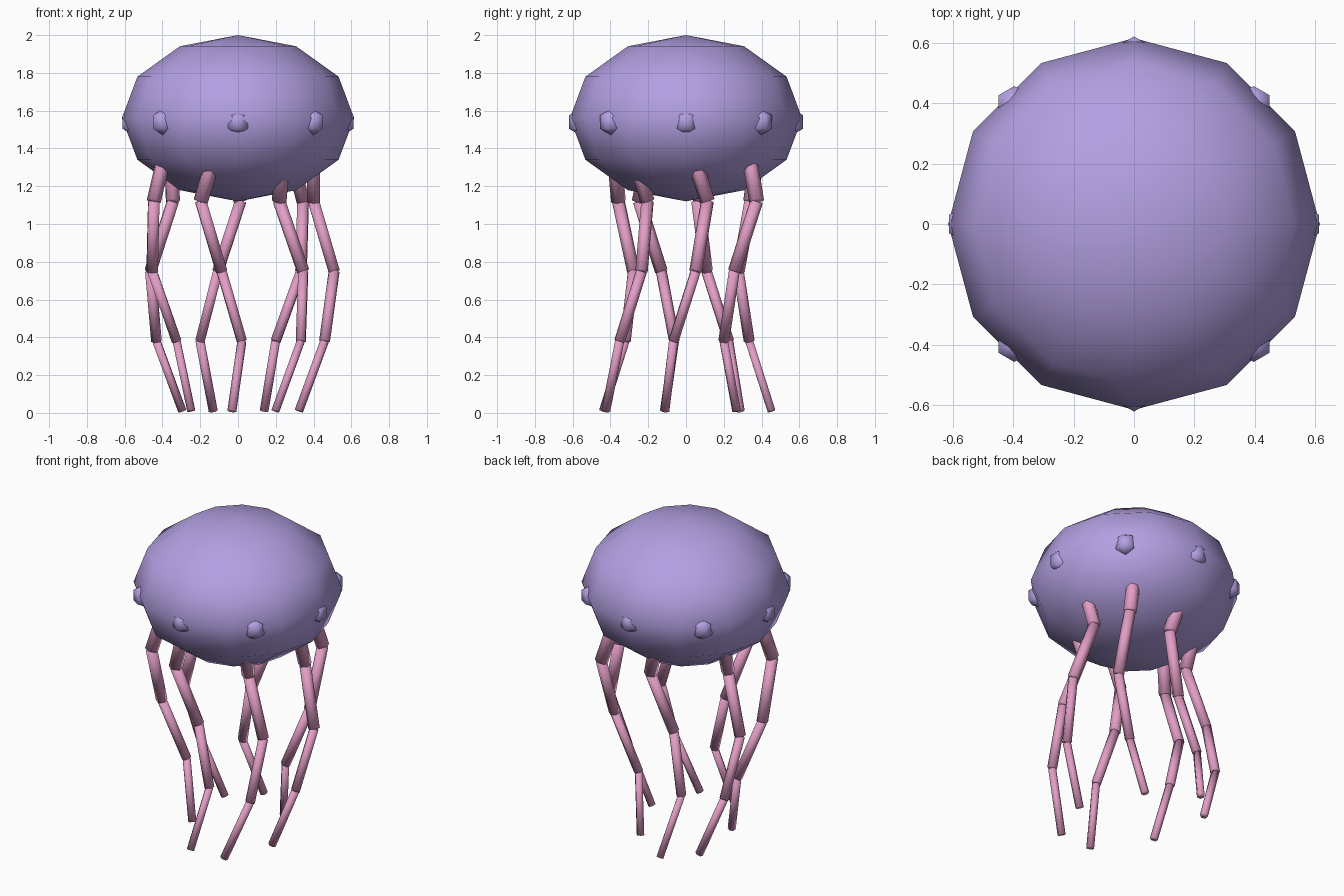
import bpy
from math import sin, cos, pi
from mathutils import Vector

if "Cube" in bpy.data.objects:
    bpy.data.objects.remove(bpy.data.objects["Cube"])


def make_mat(name, color):
    m = bpy.data.materials.new(name)
    m.diffuse_color = (*color, 1)
    m.use_nodes = True
    m.node_tree.nodes["Principled BSDF"].inputs["Base Color"].default_value = m.diffuse_color
    return m


lavender = make_mat("lavender", (0.45, 0.35, 0.76))
pink = make_mat("pink", (0.76, 0.34, 0.56))


def finish(name, mat):
    ob = bpy.context.object
    ob.name = name
    ob.data.materials.append(mat)
    bpy.ops.object.shade_smooth()
    return ob


def rod(a, b, r):
    d = b - a
    bpy.ops.mesh.primitive_cylinder_add(
        vertices=6, radius=r, depth=d.length, location=(a + b) / 2,
        rotation=d.to_track_quat('Z', 'Y').to_euler())
    return finish("segment", pink)


# Bell: flattened low-poly sphere
bpy.ops.mesh.primitive_uv_sphere_add(segments=12, ring_count=6, radius=1, location=(0, 0, 1.56))
bell = finish("bell", lavender)
bell.scale = (0.615, 0.615, 0.44)

# Knobs around the rim
for i in range(8):
    a = i * pi / 4
    bpy.ops.mesh.primitive_uv_sphere_add(
        segments=6, ring_count=3, radius=0.07,
        location=(0.56 * cos(a), 0.56 * sin(a), 1.54))
    finish(f"rim_knob_{i + 1}", lavender)

# Tentacles: four thinning rods along a swaying path
RADII = (0.040, 0.034, 0.029, 0.024)
for i in range(7):
    a = 2 * pi * i / 7
    base = Vector((0.4 * cos(a), 0.4 * sin(a), 1.49))
    points = [base]
    for k in range(4):
        points.append(base + Vector((0.113 * sin(1.3 * k + i),
                                     0.113 * cos(1.1 * k + i),
                                     -0.37 * (k + 1) - 0.0)))
    parts = [rod(points[k], points[k + 1], RADII[k]) for k in range(4)]
    bpy.ops.object.select_all(action='DESELECT')
    for p in parts:
        p.select_set(True)
    bpy.context.view_layer.objects.active = parts[0]
    bpy.ops.object.join()
    parts[0].name = f"tentacle_{i + 1}"
